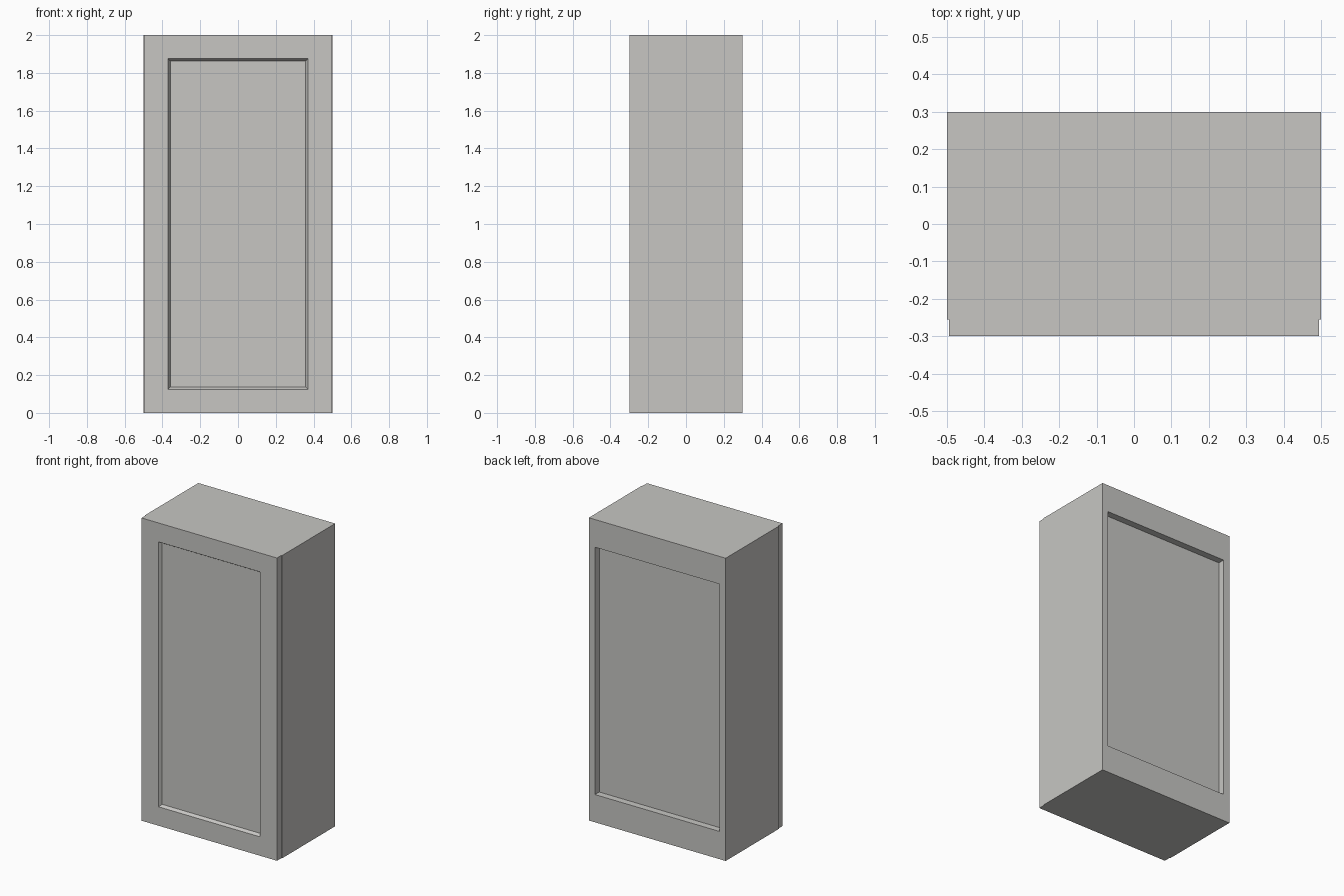
import bpy, bmesh

if "Cube" in bpy.data.objects:
    bpy.data.objects.remove(bpy.data.objects["Cube"])

W, D, H = 1.0, 0.6, 2.0     # overall width, depth, height
T = 0.045                   # board thickness
RAIL = 0.138                # back rail height

paint = bpy.data.materials.new("warm_light_grey")
paint.diffuse_color = (0.57, 0.565, 0.545, 1)
paint.use_nodes = True
paint.node_tree.nodes["Principled BSDF"].inputs["Base Color"].default_value = paint.diffuse_color


def board(name, x, y, z, panel=None):
    """Box spanning the given ranges; panel = (frame width, bevel, depth) cut into its front."""
    bm = bmesh.new()
    bmesh.ops.create_cube(bm, size=1)
    for v in bm.verts:
        v.co = [lo + (c + 0.5) * (hi - lo) for c, (lo, hi) in zip(v.co, (x, y, z))]
    bm.normal_update()
    if panel:
        frame, bevel, depth = panel
        front = [f for f in bm.faces if f.normal.y < -0.9]
        bmesh.ops.inset_region(bm, faces=front, thickness=frame, use_even_offset=True)
        bmesh.ops.inset_region(bm, faces=front, thickness=bevel, use_even_offset=True)
        for v in front[0].verts:
            v.co.y += depth
    mesh = bpy.data.meshes.new(name)
    bm.to_mesh(mesh)
    bm.free()
    mesh.materials.append(paint)
    obj = bpy.data.objects.new(name, mesh)
    bpy.context.collection.objects.link(obj)
    return obj


front, back = -D / 2 + T, D / 2
inner = (-W / 2 + T, W / 2 - T)

# Carcass sides
board("left_side", (-W / 2, inner[0]), (front, back), (0, H))
board("right_side", (inner[1], W / 2), (front, back), (0, H))

# Top and bottom boards between the sides
board("bottom_board", inner, (front, back), (0, T))
board("top_board", inner, (front, back), (H - T, H))

# Recessed back panel with a rail along its top and bottom
board("back_panel", inner, (back - T - 0.02, back - T), (T, H - T))
board("lower_back_rail", inner, (back - T, back), (T, T + RAIL))
board("upper_back_rail", inner, (back - T, back), (H - T - RAIL, H - T))

# Door, slightly narrower than the carcass, with a bevelled recessed panel
board("door", (-W / 2 + 0.005, W / 2 - 0.005), (-D / 2, front), (0, H), panel=(0.125, 0.012, 0.02))
